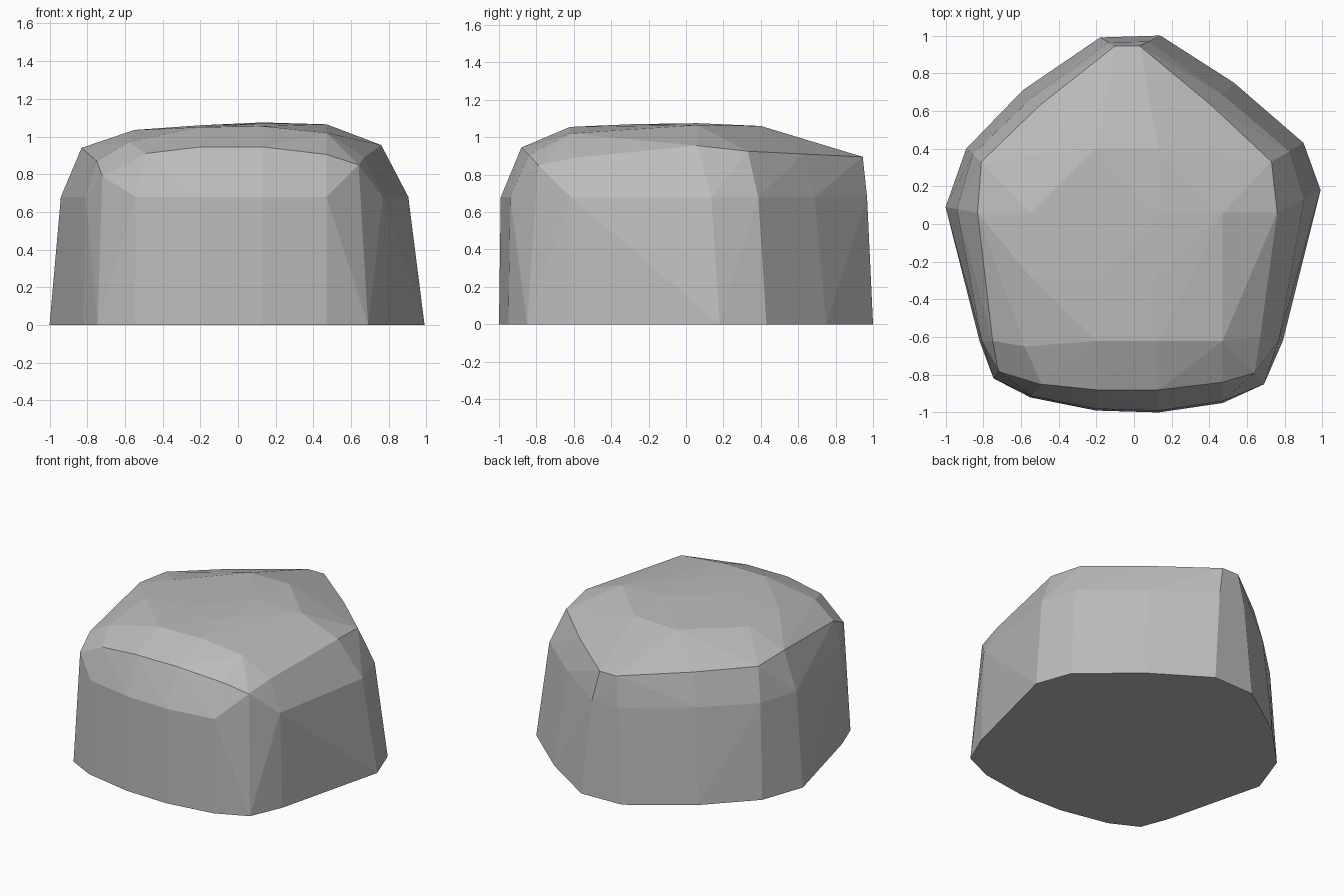
import bpy
import bmesh
import math
from mathutils import Vector

default_cube = bpy.data.objects.get("Cube")
if default_cube:
    bpy.data.objects.remove(default_cube, do_unlink=True)


def flat_material(name, colour):
    material = bpy.data.materials.new(name)
    material.use_nodes = True
    material.diffuse_color = colour
    shader = material.node_tree.nodes["Principled BSDF"]
    shader.inputs["Base Color"].default_value = colour
    shader.inputs["Roughness"].default_value = 1
    return material


# Outline of the boulder: foot x, y, then the rim above it x, y, z
outline = [
    (-.745, -.82, -.72, -.78, .79),
    (-.55, -.92, -.49, -.85, .91),
    (-.2, -.99, -.2, -.88, .945),
    (.13, -1, .13, -.88, .945),
    (.47, -.95, .47, -.84, .905),
    (.69, -.85, .64, -.79, .85),
    (.79, -.62, .67, -.6, .89),
    (.99, .18, .76, .06, .955),
    (.9, .43, .73, .33, .925),
    (.53, .75, .41, .63, .91),
    (.14, 1, .03, .945, .895),
    (-.18, .99, -.1, .945, .895),
    (-.59, .71, -.5, .63, .91),
    (-.89, .4, -.81, .33, .92),
    (-1, .09, -.83, .06, .94),
    (-.82, -.62, -.75, -.62, .87),
]

# Shallow crown: x, y, z
crown = [
    (-.58, -.65, .97), (-.2, -.62, 1.05), (.13, -.62, 1.055),
    (.47, -.62, 1.02), (.47, .06, 1.065), (.13, .4, 1.06),
    (-.2, .4, 1.05), (-.55, .06, 1.035), (-.55, -.28, 1.035),
    (.13, .06, 1.075), (-.2, -.28, 1.06), (.13, -.28, 1.07),
]

SHOULDER = .68
points = [Vector(p) for p in crown]
for foot_x, foot_y, rim_x, rim_y, rim_z in outline:
    foot = Vector((foot_x, foot_y, 0))
    rim = Vector((rim_x, rim_y, rim_z))
    points += [foot, rim]
    # The two front corners run straight; elsewhere the wall bends inward
    is_corner = foot_y < -.8 and abs(foot_x) > .6
    if not is_corner:
        lean = .33 + foot_y / 4
        shoulder = foot.lerp(rim, lean)
        shoulder.z = SHOULDER
        points.append(shoulder)

# Faceted boulder wrapped tightly around the outline and crown
bm = bmesh.new()
for point in points:
    bm.verts.new(point)
hull = bmesh.ops.convex_hull(bm, input=bm.verts[:])
buried = [e for e in hull["geom_interior"] if isinstance(e, bmesh.types.BMVert)]
bmesh.ops.delete(bm, geom=buried, context="VERTS")
bmesh.ops.dissolve_limit(bm, angle_limit=math.radians(1),
                         verts=bm.verts[:], edges=bm.edges[:])
bmesh.ops.recalc_face_normals(bm, faces=bm.faces[:])

mesh = bpy.data.meshes.new("boulder")
bm.to_mesh(mesh)
bm.free()
mesh.materials.append(flat_material("stone grey", (.5, .5, .5, 1)))
boulder = bpy.data.objects.new("boulder", mesh)
bpy.context.collection.objects.link(boulder)
